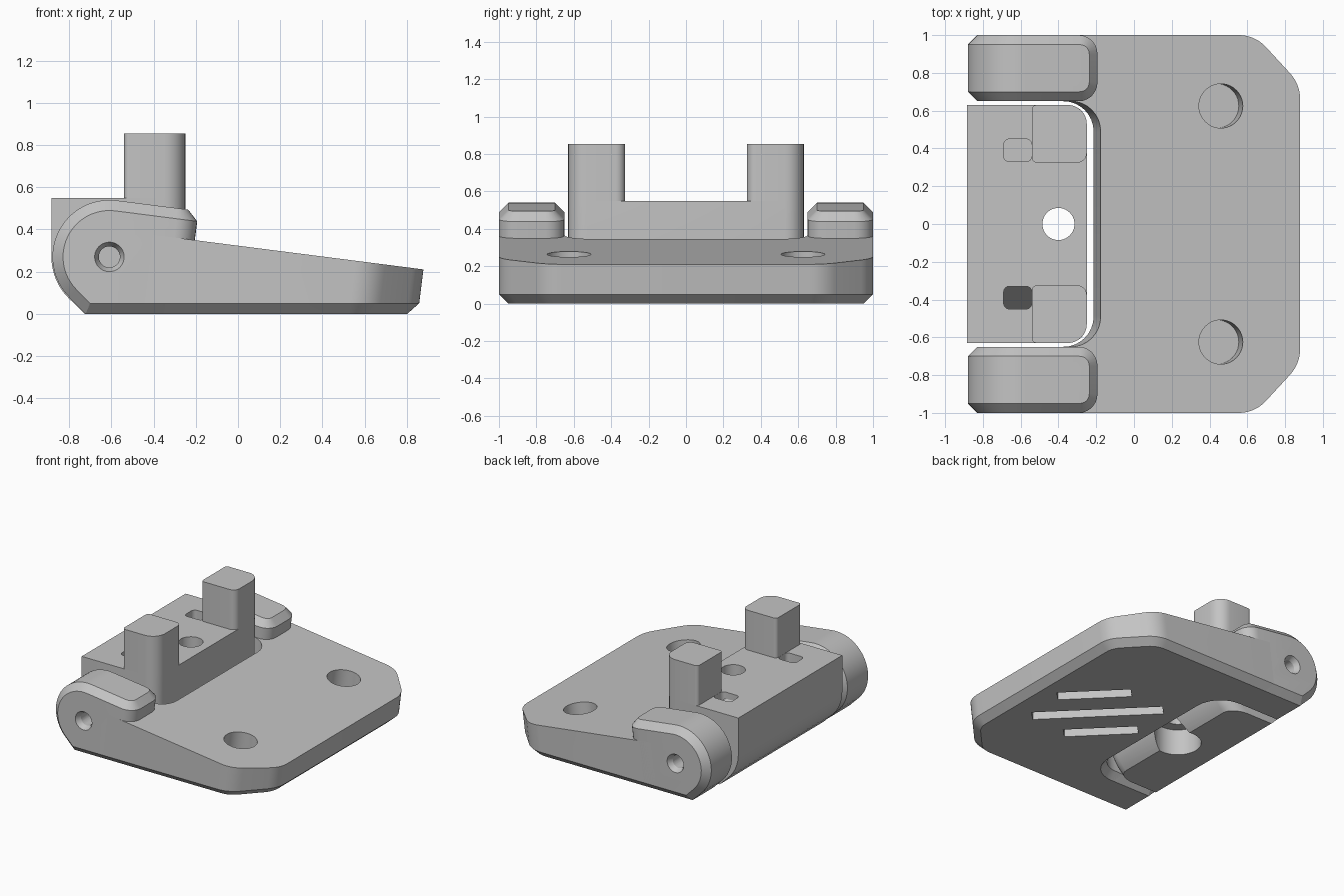
import bpy, bmesh
from math import sin, cos, tan, pi, radians, atan
from mathutils import Vector

cube = bpy.data.objects.get("Cube")
if cube:
    bpy.data.objects.remove(cube, do_unlink=True)

grey = bpy.data.materials.new("plain grey")
grey.use_nodes = True
grey.diffuse_color = (0.55, 0.55, 0.55, 1)
grey.node_tree.nodes["Principled BSDF"].inputs["Base Color"].default_value = (0.55, 0.55, 0.55, 1)

TILT = 0.126                  # slope of the plate top
PIVOT = Vector((-0.61, 0.27))  # hinge axis in x, z


def rounded(corners, steps=8):
    """Closed outline from (x, y, radius) corners."""
    out = []
    for i, (x, y, r) in enumerate(corners):
        p = Vector((x, y))
        a = (Vector(corners[i - 1][:2]) - p).normalized()
        b = (Vector(corners[(i + 1) % len(corners)][:2]) - p).normalized()
        if r == 0:
            out.append(p)
            continue
        half = a.angle(b) / 2
        centre = p + (a + b).normalized() * (r / sin(half))
        start = (p + a * (r / tan(half)) - centre).normalized()
        end = (p + b * (r / tan(half)) - centre).normalized()
        sweep = pi - 2 * half
        for k in range(steps + 1):
            t = k / steps * sweep
            out.append(centre + (start * sin(sweep - t) + end * sin(t)) * (r / sin(sweep)))
    return out


def inset(outline, d):
    """Move an anticlockwise outline inwards."""
    out = []
    for i, p in enumerate(outline):
        a = (p - outline[i - 1]).normalized()
        b = (outline[(i + 1) % len(outline)] - p).normalized()
        na, nb = Vector((-a.y, a.x)), Vector((-b.y, b.x))
        out.append(p + (na + nb) * (d / (1 + na.dot(nb))))
    return out


def loft(rings):
    """Closed solid through rings of equal point count."""
    bm = bmesh.new()
    loops = [[bm.verts.new(p) for p in ring] for ring in rings]
    n = len(loops[0])
    for lo, hi in zip(loops, loops[1:]):
        for i in range(n):
            j = (i + 1) % n
            bm.faces.new((lo[i], lo[j], hi[j], hi[i]))
    bm.faces.new(loops[0][::-1])
    bm.faces.new(loops[-1])
    bmesh.ops.recalc_face_normals(bm, faces=bm.faces)
    return bm


def finish(name, bm):
    bmesh.ops.recalc_face_normals(bm, faces=bm.faces)
    mesh = bpy.data.meshes.new(name)
    bm.to_mesh(mesh)
    bm.free()
    ob = bpy.data.objects.new(name, mesh)
    bpy.context.collection.objects.link(ob)
    mesh.materials.append(grey)
    return ob


def activate(ob):
    bpy.ops.object.select_all(action='DESELECT')
    ob.select_set(True)
    bpy.context.view_layer.objects.active = ob


def cut(ob, cutter):
    cutter.hide_render = True
    mod = ob.modifiers.new("cut", 'BOOLEAN')
    mod.operation, mod.solver, mod.object = 'DIFFERENCE', 'EXACT', cutter
    activate(ob)
    bpy.ops.object.modifier_apply(modifier=mod.name)
    bpy.data.objects.remove(cutter, do_unlink=True)


def smooth(ob):
    activate(ob)
    bpy.ops.object.shade_smooth_by_angle(angle=radians(25))


def cone(r1, r2, depth, loc, rot=(0, 0, 0)):
    bpy.ops.mesh.primitive_cone_add(vertices=40, radius1=r1, radius2=r2, depth=depth,
                                    location=loc, rotation=rot)
    ob = bpy.context.object
    ob.data.materials.append(grey)
    return ob


def arc(r, a0, a1, n):
    angles = [radians(a0 + (a1 - a0) * k / n) for k in range(n + 1)]
    return [(PIVOT.x + r * cos(a), PIVOT.y + r * sin(a)) for a in angles]


# Base plate: sheared wedge with a notch for the hinge block
half = [(-0.22, 0.65, 0.16), (-0.45, 0.65, 0), (-0.45, 1, 0), (0.61, 1, 0.2), (0.853, 0.74, 0.2)]
plan = rounded([(x, -y, r) for x, y, r in half] + half[::-1])
lower = [(p.x, p.y, 0) for p in inset(plan, 0.05)]
middle = [(p.x + TILT * 0.05, p.y, 0.05) for p in plan]
upper = []
for p in plan:
    z = 0.318 - TILT * p.x
    upper.append((p.x + TILT * z, p.y, z))
plate = finish("base_plate", loft([lower, middle, upper]))

# Blind holes square to the sloping top
for s in (-1, 1):
    cut(plate, cone(0.117, 0.117, 0.34, (0.46, s * 0.625, 0.264), (0, atan(TILT), 0)))

# Three diagonal grooves in the underside
for offset, length in ((-0.26, 0.52), (0, 0.92), (0.26, 0.52)):
    d, n = Vector((-1, 1)).normalized(), Vector((1, 1)).normalized()
    c = Vector((0.3, -0.04)) + n * offset
    rect = [c + d * (i * length / 2) + n * (j * 0.05)
            for i, j in ((-1, -1), (1, -1), (1, 1), (-1, 1))]
    cut(plate, finish("groove_cutter", loft([[(p.x, p.y, z) for p in rect] for z in (-0.1, 0.08)])))
smooth(plate)

# Hinge ears with rounded front corners and chamfered rims
for s, side in ((1, "left"), (-1, "right")):
    profile = [(-0.25, 0), (-0.722, 0)] + arc(0.27, 225, 83, 24) + [(-0.187, 0.488)]
    bm = loft([[(x, s * y, z) for x, z in profile] for y in (0.65, 1)])
    uprights = [e for e in bm.edges if abs(e.verts[0].co.y - e.verts[1].co.y) < 0.01
                and all(v.co.x > -0.3 for v in e.verts)]
    bmesh.ops.bevel(bm, geom=uprights, offset=0.1, segments=7, profile=0.5, affect='EDGES')
    bm.normal_update()
    rim = [e for e in bm.edges if e.calc_face_angle(0) > radians(60)]
    bmesh.ops.bevel(bm, geom=rim, offset=0.05, segments=1, affect='EDGES')
    ear = finish(side + "_hinge_ear", bm)
    turn = (-s * pi / 2, 0, 0)
    cut(ear, cone(0.05, 0.05, 0.6, (PIVOT.x, s * 0.83, PIVOT.y), turn))
    cut(ear, cone(0.045, 0.095, 0.1, (PIVOT.x, s, PIVOT.y), turn))
    smooth(ear)

# Hinge block between the ears, its front foot curved about the hinge axis
profile = ([(-0.25, 0.55), (-0.885, 0.55)] + arc(0.275, 180, 225, 8)
           + [(-0.728, 0)] + arc(0.36, -48.59, 0, 10))
bm = loft([[(x, y, z) for x, z in profile] for y in (-0.63, 0.63)])
corners = [e for e in bm.edges if all(v.co.x > -0.38 for v in e.verts)
           and abs(e.verts[0].co.y - e.verts[1].co.y) < 0.01]
bmesh.ops.bevel(bm, geom=corners, offset=0.1, segments=7, profile=0.5, affect='EDGES')
block = finish("hinge_block", bm)
cut(block, cone(0.085, 0.085, 1.4, (-0.4, 0, 0.3)))
cut(block, cone(0.165, 0.165, 0.4, (-0.4, 0, 0)))

for s, side in ((1, "left"), (-1, "right")):
    # Small pockets with a floor falling outwards
    pocket = rounded([(-0.69, 0.33, 0.03), (-0.541, 0.33, 0.03),
                      (-0.541, 0.45, 0.03), (-0.69, 0.45, 0.03)], 4)
    floor = [(p.x, s * p.y, 0.5 - 1.6 * (p.y - 0.33)) for p in pocket]
    mouth = [(p.x, s * p.y, 0.7) for p in pocket]
    cut(block, finish("pocket_cutter", loft([floor, mouth])))
    # Upright posts
    foot = rounded([(-0.54, 0.325, 0.025), (-0.25, 0.325, 0.05),
                    (-0.25, 0.63, 0.1), (-0.54, 0.63, 0.025)])
    post = finish(side + "_post", loft([[(p.x, s * p.y, z) for p in foot] for z in (0.55, 0.855)]))
    smooth(post)
smooth(block)
